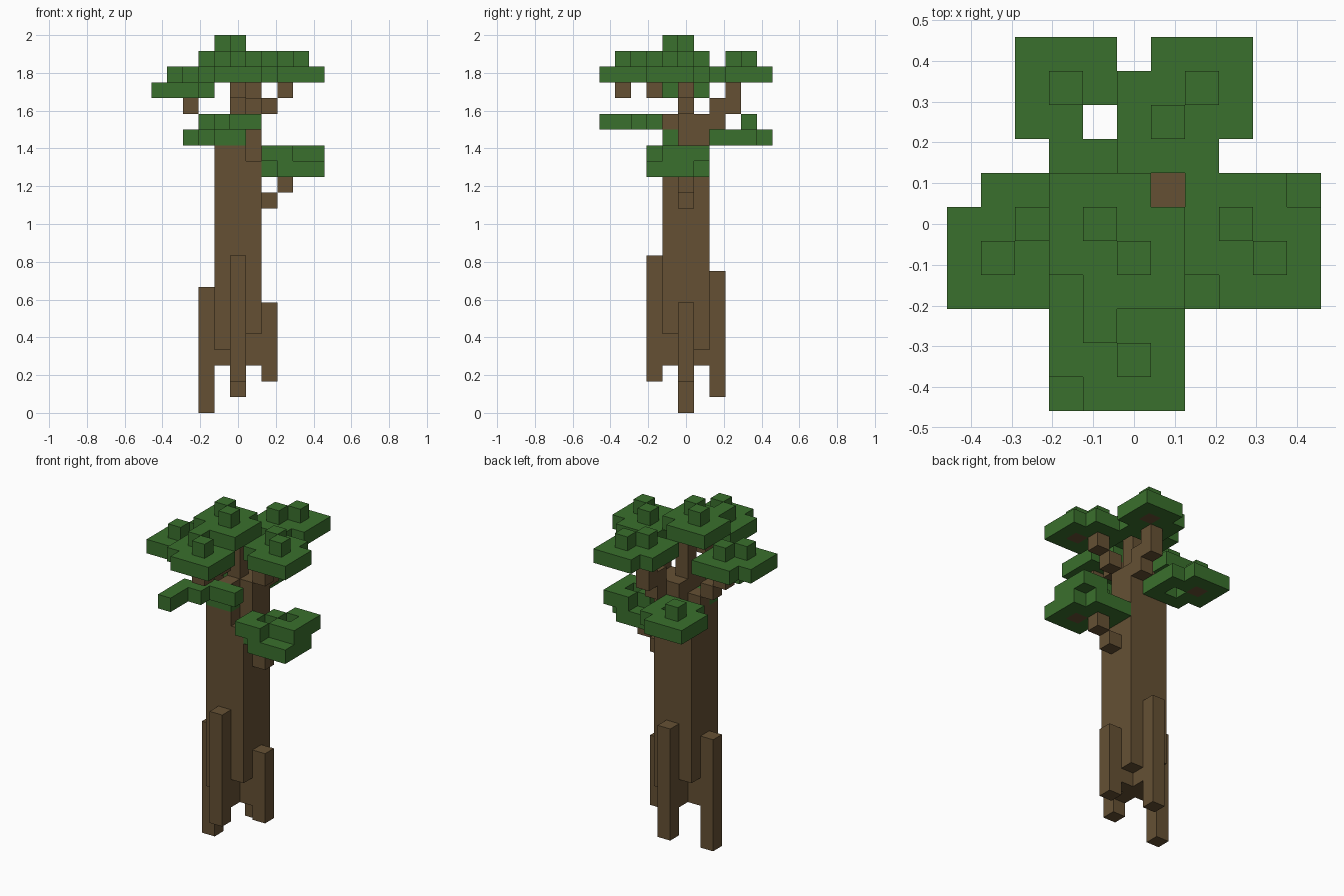
import bpy
import bmesh
from math import radians
from mathutils import Vector

if "Cube" in bpy.data.objects:
    bpy.data.objects.remove(bpy.data.objects["Cube"], do_unlink=True)

UNIT = 1 / 12  # edge of one block


def material(name, rgb):
    mat = bpy.data.materials.new(name)
    mat.use_nodes = True
    mat.diffuse_color = (*rgb, 1)
    mat.node_tree.nodes["Principled BSDF"].inputs["Base Color"].default_value = (*rgb, 1)
    return mat


bark = material("bark brown", (0.130, 0.081, 0.034))
leaf = material("leaf green", (0.042, 0.160, 0.026))


def column(x, y, bottom, top):
    return {(x, y, z) for z in range(bottom, top)}


def pad(x, y, z, rising, bumps=True):
    """Four by four leaf pad without two opposite corners, plus two raised blocks."""
    gone = {(0, 0), (3, 3)} if rising else {(0, 3), (3, 0)}
    raised = [(1, 2), (2, 1)] if rising else [(1, 1), (2, 2)]
    cells = {(x + i, y + j, z) for i in range(4) for j in range(4) if (i, j) not in gone}
    if bumps:
        cells |= {(x + i, y + j, z + 1) for i, j in raised}
    return cells


def pattern(x, y, z, rows):
    """Blocks marked # in rows listed from back to front."""
    return {(x + i, y + j, z) for j, row in enumerate(reversed(rows))
            for i, mark in enumerate(row) if mark == "#"}


# Trunk: a core with corner columns that start higher
trunk = set()
for x, y in [(0, 0), (1, 0), (-1, 0), (0, 1), (0, -1)]:
    trunk |= column(x, y, 3, 17)
trunk |= column(-1, -1, 4, 17) | column(1, -1, 5, 16)
trunk |= column(1, 1, 4, 19) | column(-1, 1, 5, 17)
trunk |= column(0, 0, 17, 22) | column(1, 0, 17, 19) | column(0, 1, 17, 19)

parts = {
    "trunk": (trunk, bark),
    # Roots
    "left_root": (column(2, 0, 2, 7), bark),
    "right_root": (column(-2, 0, 0, 8), bark),
    "front_root": (column(0, -2, 2, 10), bark),
    "back_root": (column(0, 2, 1, 9), bark),
    # Branches
    "left_lower_branch": ({(2, 0, 13), (3, 0, 14), (4, -1, 15)}, bark),
    "left_upper_branch": ({(2, 0, 19), (3, 0, 20), (4, -1, 21)}, bark),
    "right_branch": ({(-1, 0, 17), (-2, 0, 18), (-3, 0, 19), (-4, -1, 20)}, bark),
    "front_branch": ({(0, -1, 18), (0, -2, 20), (0, -4, 20), (0, -4, 21)}, bark),
    "back_branch": (column(1, 2, 18, 20) | column(1, 3, 19, 21) | {(2, 4, 21)}, bark),
    "back_lower_branch": ({(-2, 4, 17)}, bark),
    # Upper leaf pads
    "crown_leaves": (pad(-2, -2, 22, True), leaf),
    "front_leaves": (pad(-2, -5, 21, True), leaf),
    "left_leaves": (pad(2, -2, 21, True), leaf),
    "right_leaves": (pad(-5, -2, 20, False), leaf),
    "back_leaves": (pad(0, 2, 21, False), leaf),
    # Lower leaf pads
    "back_lower_leaves": (pad(-3, 2, 17, True) - {(-1, 3, 17), (-1, 3, 18)}, leaf),
    "left_lower_leaves": (pad(2, -2, 15, True, False)
                          | pattern(2, -2, 16, ["..##", ".#.#", "#.##", "##.."]), leaf),
    "front_lower_leaves": (pattern(-2, -5, 18, [".###", "##..", "#...", "#..."]), leaf),
    "trunk_top_leaves": ({(0, -1, 17), (-1, -1, 17)}, leaf),
}

wood = set().union(*(cells for cells, mat in parts.values() if mat is bark))
solid = set().union(*(cells for cells, mat in parts.values()))
SIDES = [(axis, sign) for axis in range(3) for sign in (-1, 1)]
LOOP = [(-1, -1), (1, -1), (1, 1), (-1, 1)]


def build(name, cells, mat):
    """Outer skin of a group of blocks, with flat neighbouring faces merged."""
    bm = bmesh.new()
    for cell in sorted(cells):
        centre = Vector(cell) + Vector((0, 0, 0.5))
        for axis, sign in SIDES:
            near = list(cell)
            near[axis] += sign
            if tuple(near) in solid:
                continue
            corners = []
            for a, b in LOOP[::sign]:
                offset = Vector()
                offset[axis] = sign / 2
                offset[(axis + 1) % 3] = a / 2
                offset[(axis + 2) % 3] = b / 2
                corners.append(bm.verts.new((centre + offset) * UNIT))
            bm.faces.new(corners)
    bmesh.ops.remove_doubles(bm, verts=bm.verts, dist=UNIT / 100)
    bmesh.ops.dissolve_limit(bm, angle_limit=radians(1), verts=bm.verts, edges=bm.edges)
    mesh = bpy.data.meshes.new(name)
    bm.to_mesh(mesh)
    bm.free()
    mesh.materials.append(mat)
    bpy.context.collection.objects.link(bpy.data.objects.new(name, mesh))


for name, (cells, mat) in parts.items():
    build(name, cells - wood if mat is leaf else cells, mat)
